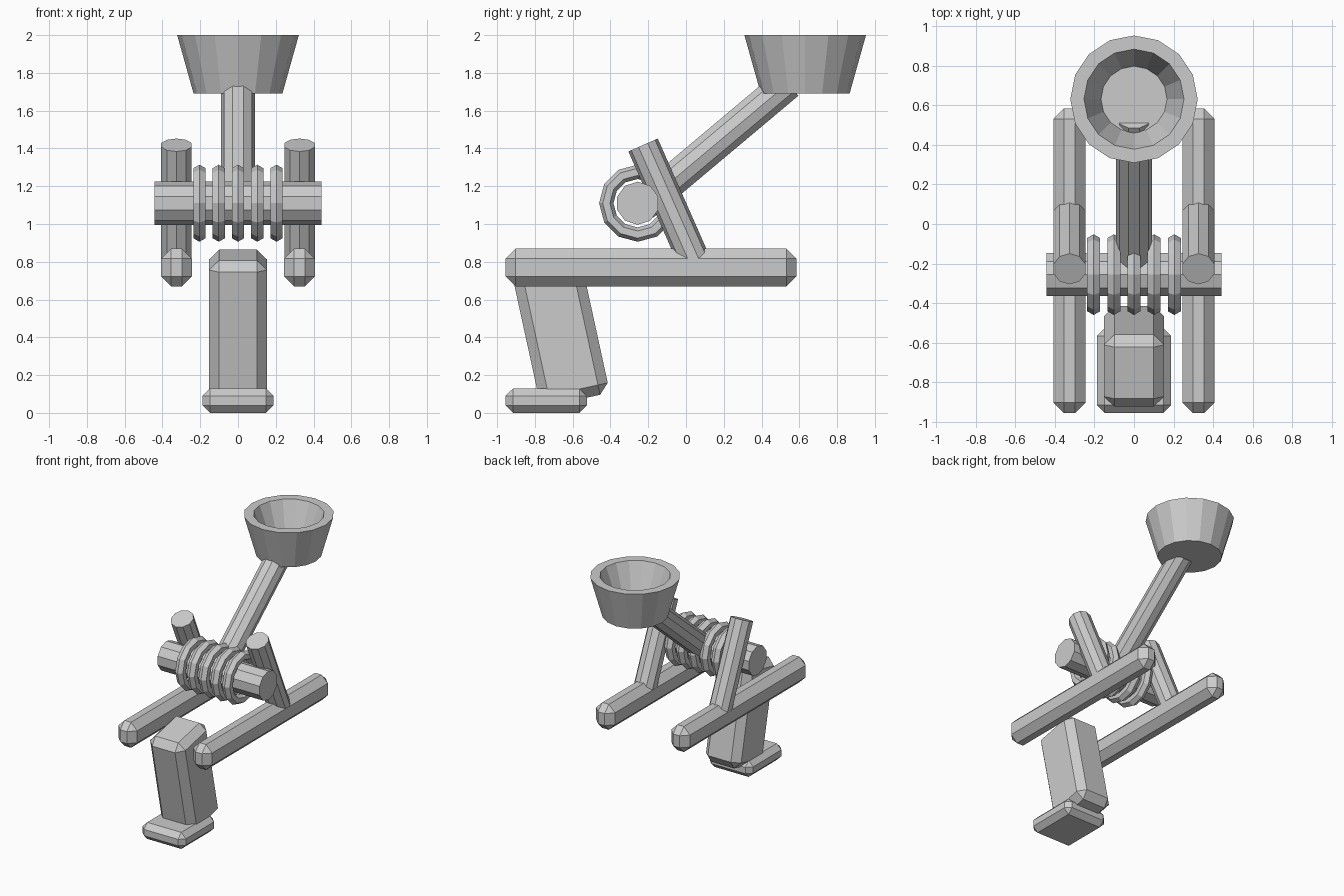
import bpy
import bmesh
from math import radians, sin, cos, tau
from mathutils import Matrix, Vector

cube = bpy.data.objects.get("Cube")
if cube:
    bpy.data.objects.remove(cube)


def make_object(name, bm, matrix=None):
    bmesh.ops.recalc_face_normals(bm, faces=bm.faces)
    mesh = bpy.data.meshes.new(name)
    bm.to_mesh(mesh)
    bm.free()
    ob = bpy.data.objects.new(name, mesh)
    ob.matrix_world = matrix or Matrix()
    bpy.context.collection.objects.link(ob)
    return ob


def chamfered_box(name, size, center, bevel, tilt=0):
    bm = bmesh.new()
    bmesh.ops.create_cube(bm, size=1)
    bmesh.ops.scale(bm, vec=size, verts=bm.verts)
    bmesh.ops.bevel(bm, geom=bm.edges[:], offset=bevel, segments=1,
                    profile=0.5, affect='EDGES')
    return make_object(name, bm, Matrix.Translation(center)
                       @ Matrix.Rotation(radians(tilt), 4, 'X'))


def rod(name, radius, length, center, tilt, axis='X', corner_on_x=False, sides=10):
    """Faceted rod; a corner lies on local x or local y."""
    bm = bmesh.new()
    bottom, top = [
        [bm.verts.new((radius * cos(a), radius * sin(a), z))
         for a in (tau * i / sides + (0 if corner_on_x else tau / 4)
                   for i in range(sides))]
        for z in (-length / 2, length / 2)]
    bm.faces.new(bottom)
    bm.faces.new(top)
    for i in range(sides):
        j = (i + 1) % sides
        bm.faces.new((bottom[i], bottom[j], top[j], top[i]))
    return make_object(name, bm, Matrix.Translation(center)
                       @ Matrix.Rotation(radians(tilt), 4, axis))


def lathe(name, profile, center, sides):
    """Revolve an open (radius, z) profile and cap both ends."""
    bm = bmesh.new()
    rings = [[bm.verts.new((r * cos(tau * i / sides), r * sin(tau * i / sides), z))
              for i in range(sides)] for r, z in profile]
    for low, high in zip(rings, rings[1:]):
        for i in range(sides):
            j = (i + 1) % sides
            bm.faces.new((low[i], low[j], high[j], high[i]))
    bm.faces.new(rings[0])
    bm.faces.new(rings[-1])
    return make_object(name, bm, Matrix.Translation(center))


# Side rails and leaning posts
for side, s in (("left", 1), ("right", -1)):
    chamfered_box(f"{side}_rail", (0.163, 1.54, 0.2), (s * 0.326, -0.185, 0.77), 0.053)
    rod(f"{side}_post", 0.085, 0.68, (s * 0.326, -0.09, 1.107), 23.8)

# Front leg and foot
chamfered_box("front_leg", (0.305, 0.373, 0.787), (0, -0.669, 0.452), 0.053, 12.3)
chamfered_box("front_foot", (0.376, 0.43, 0.13), (0, -0.74, 0.065), 0.04)

# Winding axle with rope coils
hub = Vector((0, -0.256, 1.11))
rod("axle", 0.114, 0.885, hub, 90, 'Y', corner_on_x=True)
for n in range(5):
    bpy.ops.mesh.primitive_torus_add(
        major_segments=12, minor_segments=6, major_radius=0.166, minor_radius=0.038,
        location=hub + Vector(((n - 2) * 0.102, 0, 0)), rotation=(0, radians(90), 0))
    bpy.context.object.name = f"rope_coil_{n + 1}"

# Throwing arm, from the axle into the bucket
start, end = Vector((0, -0.23, 1.098)), Vector((0, 0.54, 1.745))
rod("throwing_arm", 0.09, (end - start).length, (start + end) / 2, -50, corner_on_x=True)

# Hollow bucket
lathe("bucket", [(0.235, 1.69), (0.322, 2.0), (0.253, 2.0), (0.167, 1.78)],
      (0, 0.631, 0), 16)
